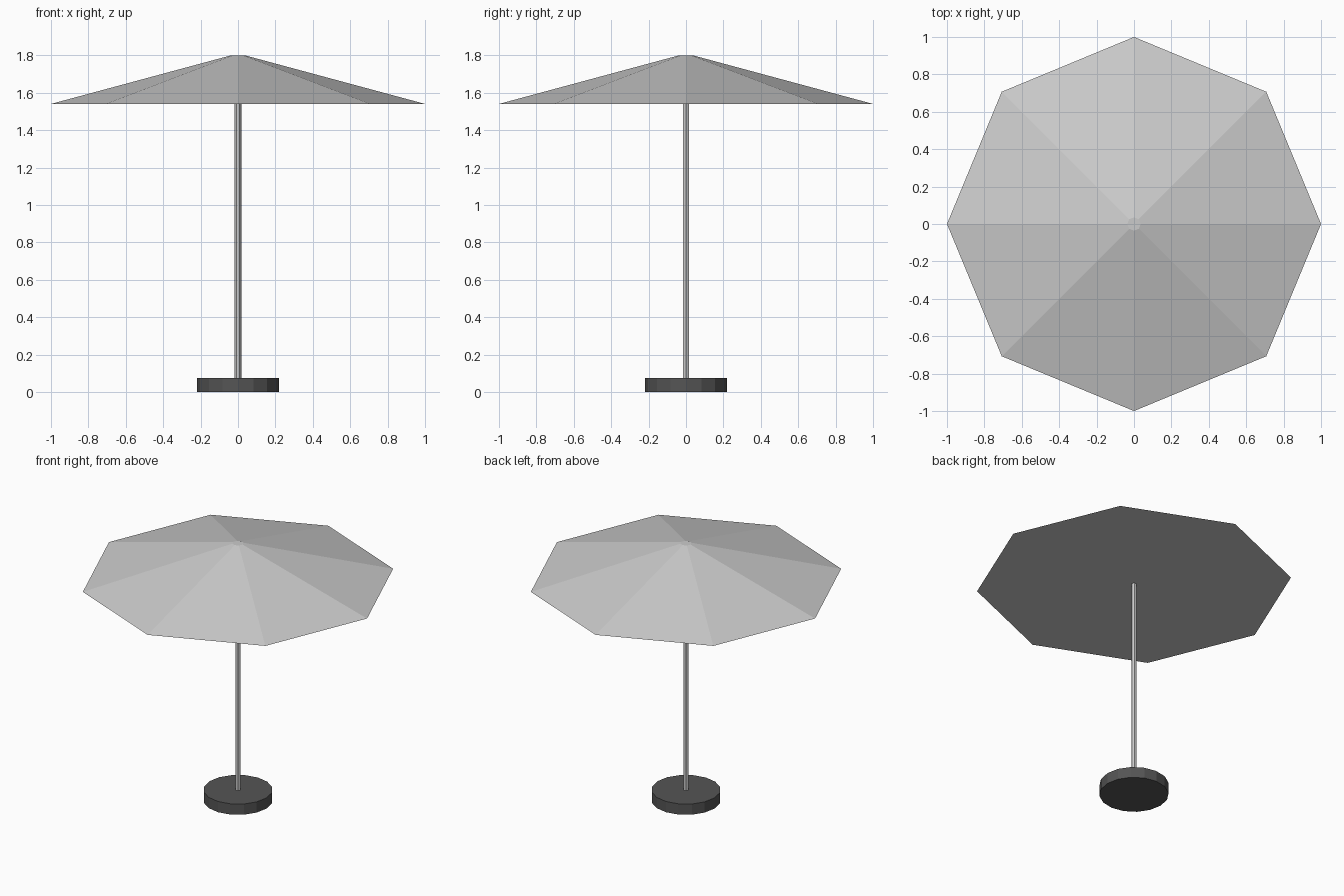
import bpy, bmesh
from math import cos, sin, tau

if "Cube" in bpy.data.objects:
    bpy.data.objects.remove(bpy.data.objects["Cube"])


def lathe(name, sides, rings):
    """Closed flat-faced solid from (radius, z) rings, first corner on +x."""
    bm = bmesh.new()
    loops = [[bm.verts.new((r * cos(tau * i / sides), r * sin(tau * i / sides), z))
              for i in range(sides)] for r, z in rings]
    for a, b in zip(loops, loops[1:]):
        for i in range(sides):
            j = (i + 1) % sides
            bm.faces.new((a[i], a[j], b[j], b[i]))
    bm.faces.new(loops[0][::-1])
    bm.faces.new(loops[-1])
    mesh = bpy.data.meshes.new(name)
    bm.to_mesh(mesh)
    bm.free()
    ob = bpy.data.objects.new(name, mesh)
    bpy.context.collection.objects.link(ob)
    return ob


# Weighted foot
base = lathe("base", 16, [(0.22, 0), (0.22, 0.075)])
dark = bpy.data.materials.new("dark_grey")
dark.diffuse_color = (0.09, 0.09, 0.09, 1)
dark.use_nodes = True
dark.node_tree.nodes["Principled BSDF"].inputs["Base Color"].default_value = dark.diffuse_color
base.data.materials.append(dark)

# Pole from foot to underside of canopy
lathe("pole", 6, [(0.018, 0.075), (0.018, 1.54)])

# Eight-panel canopy with a flat underside and small flat top
lathe("canopy", 8, [(1.0, 1.54), (0.036, 1.80)])
